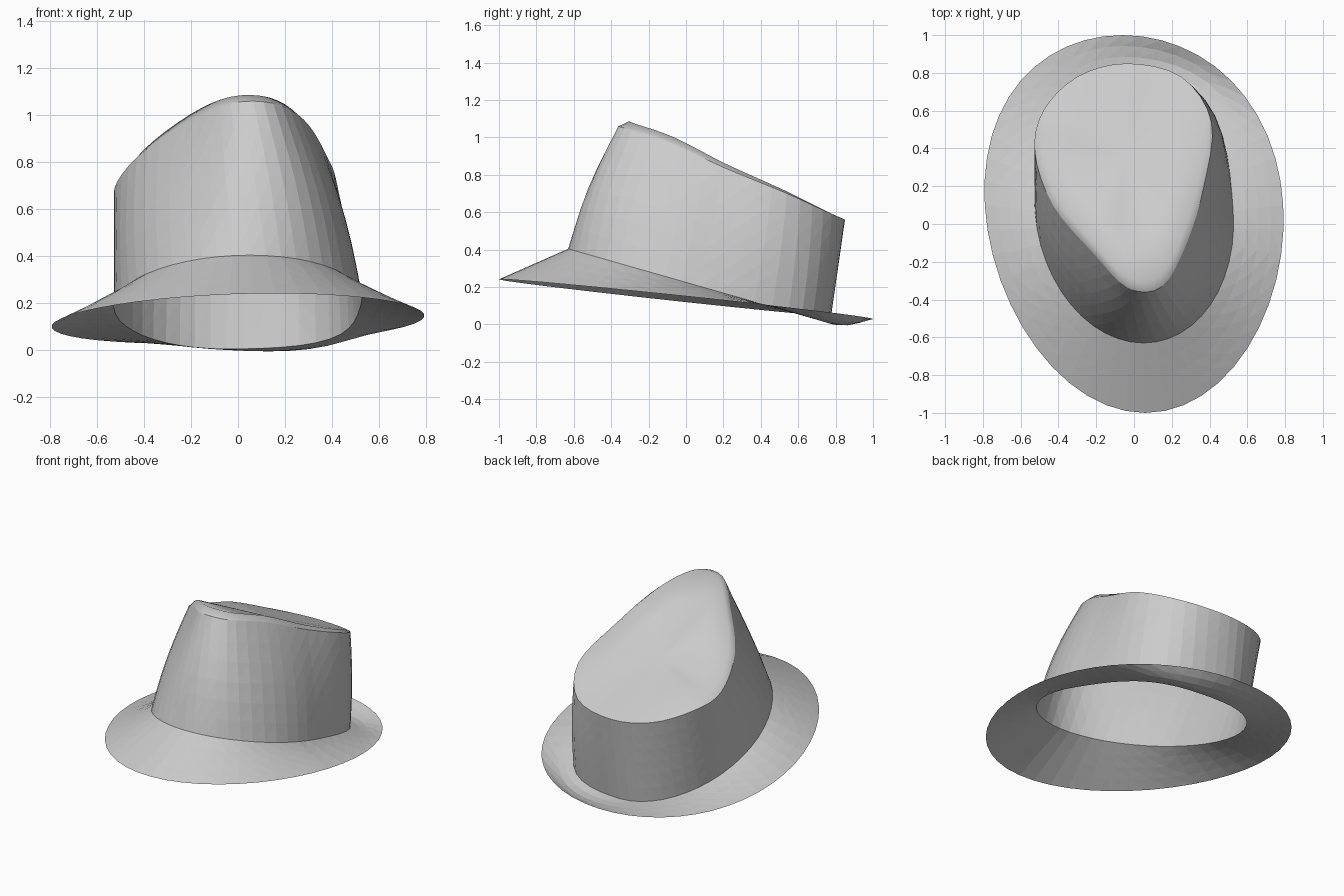
import bpy, bmesh
from math import sin, cos, pi, radians
from mathutils import Vector

cube = bpy.data.objects.get("Cube")
if cube:
    bpy.data.objects.remove(cube, do_unlink=True)

SEGMENTS = 48
ANGLES = [2 * pi * i / SEGMENTS for i in range(SEGMENTS)]

felt = bpy.data.materials.new("grey_felt")
felt.use_nodes = True
GREY = (0.6, 0.6, 0.6, 1)
felt.diffuse_color = GREY
felt.node_tree.nodes["Principled BSDF"].inputs["Base Color"].default_value = GREY


def brim_edge(t):
    """Skewed oval, high at the front."""
    x = 0.79 * cos(t) - 0.06 * sin(t)
    y = sin(t) + 0.1 * cos(t) ** 2
    return Vector((x, y, 0.135 - 0.105 * y + 0.02 * x))


def crown_base(t):
    """Tilted oval where the crown meets the brim, fuller at the back left."""
    corner = 0.22 * (max(0, sin(t)) * max(0, cos(t))) ** 2
    x = 0.525 * cos(t) - 0.05 * sin(t) + corner
    y = 0.07 + 0.7 * sin(t) + corner
    return Vector((x, y, 0.225 - 0.285 * y))


# Slanted, teardrop-shaped top rim, one point per equal turn from the left side
RIM = [Vector(p) for p in (
    (.37, .2, .84), (.41, .54, .7), (.25, .78, .59), (-.04, .85, .56),
    (-.3, .78, .58), (-.48, .6, .64), (-.525, .38, .69), (-.43, .1, .82),
    (-.22, -.15, .97), (-.03, -.34, 1.05), (.15, -.33, 1.05), (.28, -.1, .98))]


def crown_rim(t):
    """Smooth closed curve through the rim points."""
    n = len(RIM)
    s = t / (2 * pi) * n
    k = int(s)
    u = s - k
    a, b, c, d = (RIM[(k + j) % n] for j in (-1, 0, 1, 2))
    return b + (c - a) * u / 2 + (2 * a - 5 * b + 4 * c - d) * u * u / 2 \
        + (3 * b - a - 3 * c + d) * u ** 3 / 2


def blend(first, second, f, push=None):
    """Ring between two curves, pushed by an offset that is full halfway."""
    ring = []
    for t in ANGLES:
        p = first(t).lerp(second(t), f)
        if push:
            p += push(t) * sin(pi * f)
        ring.append(p)
    return ring


def brim_fold(t):
    """Dip in the middle of the brim at the back left."""
    return Vector((0, 0, -0.03 * max(0, cos(t - radians(65))) ** 8))


def wall_bulge(t):
    """Outward swelling of the crown at the front and left."""
    amount = 0.03 * max(0, -sin(t)) + 0.015 * max(0, cos(t))
    return Vector((cos(t), sin(t), 0)) * amount


def loft(name, rings, tip=None):
    """Skin a list of rings, closing the last one on a tip if given."""
    bm = bmesh.new()
    rows = [[bm.verts.new(p) for p in ring] for ring in rings]
    for low, high in zip(rows, rows[1:]):
        for i in range(SEGMENTS):
            j = (i + 1) % SEGMENTS
            bm.faces.new((low[i], low[j], high[j], high[i]))
    if tip is not None:
        end = bm.verts.new(tip)
        for i in range(SEGMENTS):
            bm.faces.new((rows[-1][i], rows[-1][(i + 1) % SEGMENTS], end))
    bmesh.ops.triangulate(bm, faces=bm.faces[:])
    mesh = bpy.data.meshes.new(name)
    bm.to_mesh(mesh)
    bm.free()
    mesh.materials.append(felt)
    obj = bpy.data.objects.new(name, mesh)
    bpy.context.collection.objects.link(obj)
    return obj


# Thin brim
loft("brim", [blend(brim_edge, crown_base, k / 4, brim_fold) for k in range(5)])

# Open-bottomed crown wall
loft("crown_wall", [blend(crown_base, crown_rim, k / 6, wall_bulge) for k in range(7)])

# Crown top with a raised bevel towards the front
centre = Vector((-0.05, 0.34, 0.77))


def inset_rim(t):
    lift = 0.025 * (1 - sin(t))
    return crown_rim(t).lerp(centre, 0.08) + Vector((0, 0, lift))


top_rings = [blend(crown_rim, inset_rim, f) for f in (0, 1)]
top_rings += [blend(inset_rim, lambda t: centre, f) for f in (0.35, 0.7)]
top = loft("crown_top", top_rings, centre)
for face in top.data.polygons:
    face.use_smooth = True
